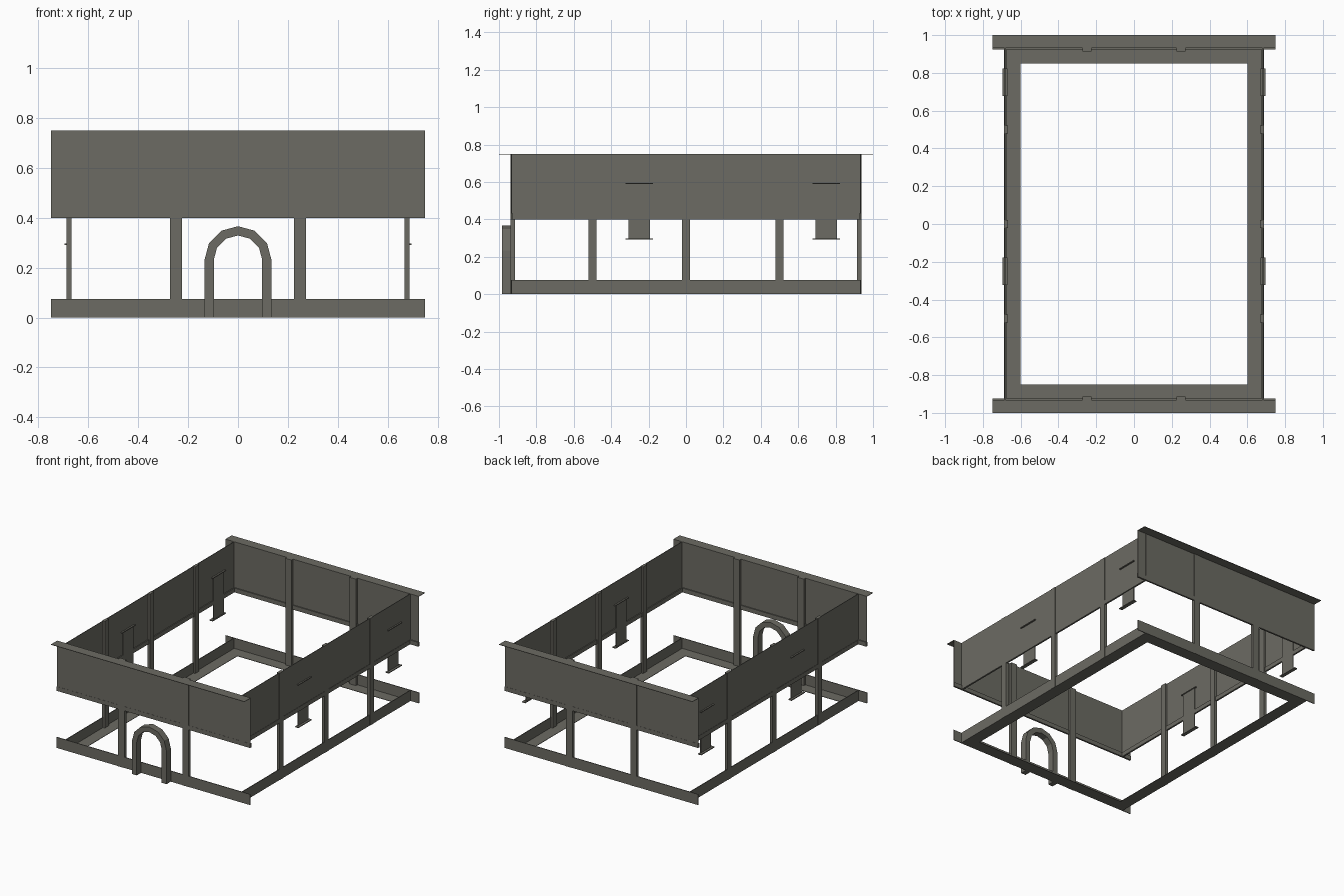
import bpy, bmesh, math

cube = bpy.data.objects.get("Cube")
if cube:
    bpy.data.objects.remove(cube, do_unlink=True)

mat = bpy.data.materials.new("warm grey steel")
mat.use_nodes = True
COLOR = (0.15, 0.147, 0.125, 1)
mat.diffuse_color = COLOR
mat.node_tree.nodes["Principled BSDF"].inputs["Base Color"].default_value = COLOR


def finish(name, bm):
    bmesh.ops.recalc_face_normals(bm, faces=bm.faces)
    mesh = bpy.data.meshes.new(name)
    bm.to_mesh(mesh)
    bm.free()
    mesh.materials.append(mat)
    obj = bpy.data.objects.new(name, mesh)
    bpy.context.collection.objects.link(obj)
    return obj


def box(name, x, y, z):
    """Box from (min, max) pairs on each axis."""
    bm = bmesh.new()
    bmesh.ops.create_cube(bm, size=1)
    for v in bm.verts:
        v.co = [(a + b) / 2 + c * (b - a) for (a, b), c in zip((x, y, z), v.co)]
    return finish(name, bm)


def span(sign, inner, outer):
    return tuple(sorted((sign * inner, sign * outer)))


TOP, SILL, TRIM, CURB = 0.75, 0.4, 0.43, 0.075
END_X, SIDE_X, END_Y = 0.75, 0.685, 0.936
FULL_X, FULL_Y = (-END_X, END_X), (-END_Y, END_Y)

# End walls, front and back, with an overhanging top flange
for label, s in (("front", -1), ("back", 1)):
    box(label + "_wall", FULL_X, span(s, 0.931, 0.935), (SILL, TOP))
    box(label + "_top_flange", FULL_X, span(s, 0.931, 1.0), (TOP - 0.003, TOP))
    box(label + "_trim", FULL_X, span(s, 0.924, END_Y), (SILL, TRIM))
    box(label + "_curb", FULL_X, span(s, 0.931, END_Y), (0, CURB))
    box(label + "_floor_strip", (-SIDE_X, SIDE_X), span(s, 0.85, 0.933), (0, 0.003))
    for x in (-0.249, 0.249):
        box(label + "_column", (x - 0.024, x + 0.024), span(s, 0.914, 0.938), (0, TOP))

# Side walls with hanging panels
for label, s in (("right", -1), ("left", 1)):
    box(label + "_wall", span(s, 0.681, 0.685), FULL_Y, (SILL, TOP))
    box(label + "_trim", span(s, 0.675, 0.687), FULL_Y, (SILL, TRIM))
    box(label + "_curb", span(s, 0.681, 0.686), FULL_Y, (0, CURB))
    box(label + "_floor_strip", span(s, 0.6, 0.683), (-0.85, 0.85), (0, 0.003))
    for y in (-0.5, 0, 0.5):
        box(label + "_column", span(s, 0.667, 0.688), (y - 0.022, y + 0.022), (0, TOP))
    for y in (-0.25, 0.75):
        box(label + "_hanging_panel", span(s, 0.675, 0.68),
            (y - 0.057, y + 0.057), (0.295, 0.59))
        for z in (0.294, 0.592):
            box(label + "_panel_bar", span(s, 0.67, 0.695),
                (y - 0.073, y + 0.073), (z - 0.003, z + 0.003))

# Entrance arch: faceted half ring on two straight legs
SPRING, STEPS = 0.232, 6


def arch_line(radius):
    arc = [(radius * math.cos(math.pi * i / STEPS),
            SPRING + radius * math.sin(math.pi * i / STEPS)) for i in range(STEPS + 1)]
    return [(radius, 0)] + arc + [(-radius, 0)]


bm = bmesh.new()
outer, inner = [[bm.verts.new((x, -0.983, z)) for x, z in arch_line(r)]
                for r in (0.134, 0.097)]
for i in range(len(outer) - 1):
    bm.faces.new((outer[i], outer[i + 1], inner[i + 1], inner[i]))
grown = bmesh.ops.extrude_face_region(bm, geom=bm.faces[:])["geom"]
bmesh.ops.translate(bm, vec=(0, 0.048, 0),
                    verts=[g for g in grown if isinstance(g, bmesh.types.BMVert)])
finish("entrance_arch", bm)
